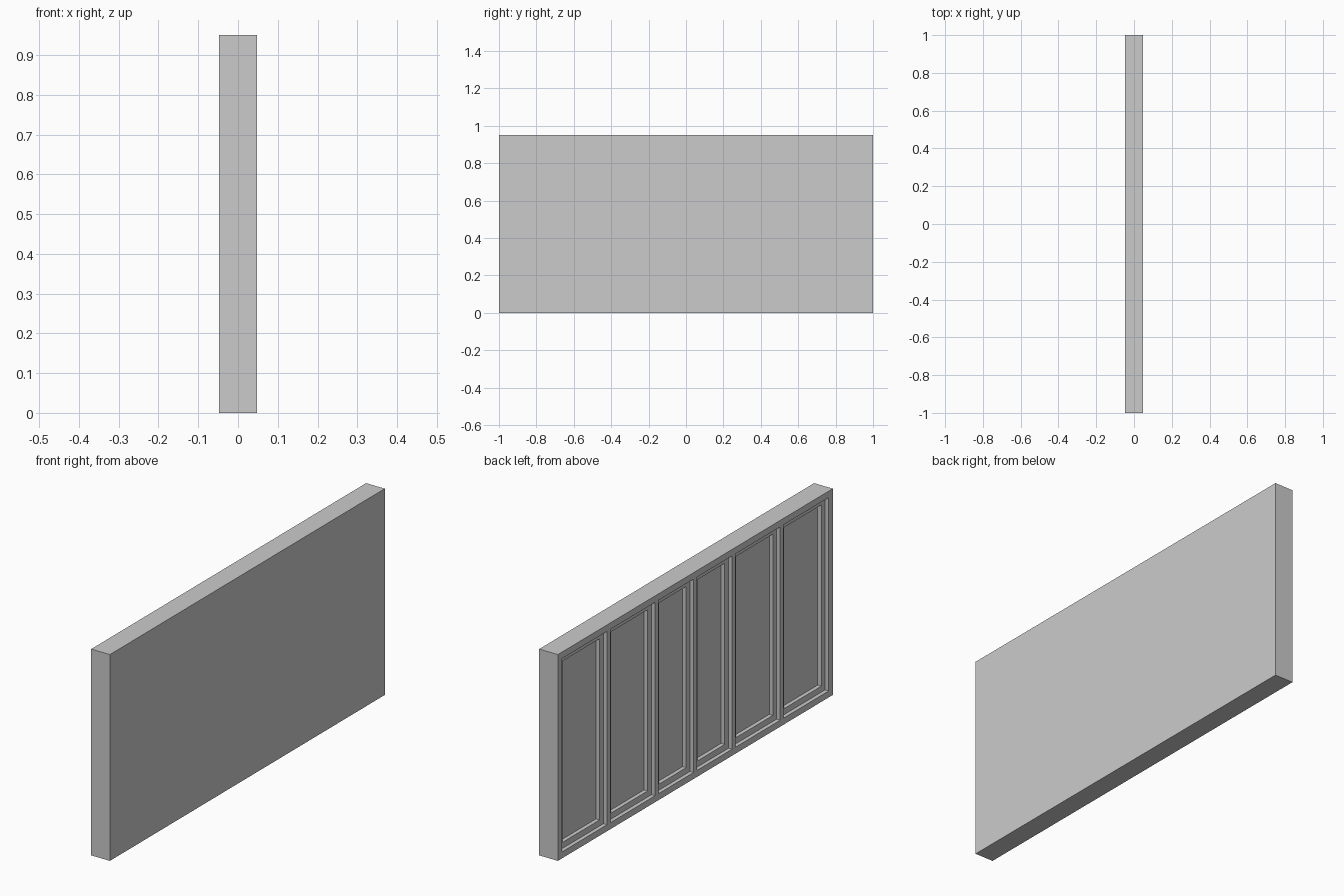
import bpy, bmesh
from math import radians
from mathutils import Vector

if "Cube" in bpy.data.objects:
    bpy.data.objects.remove(bpy.data.objects["Cube"])

T, L, H = 0.095, 2.0, 0.95      # thickness, length, height
EDGE, BAR = 0.03, 0.025         # outer frame and divider widths
STEP, LIP = 0.018, 0.028        # depth of each recess step, width of the ledge
BOUNDS = [-1, -0.63, -0.28, 0, 0.28, 0.63, 1]


def sink(bm, faces):
    """Push each face into the slab, leaving side walls."""
    out = bmesh.ops.extrude_discrete_faces(bm, faces=faces)["faces"]
    verts = list({v for f in out for v in f.verts})
    bmesh.ops.translate(bm, vec=(STEP, 0, 0), verts=verts)
    return out


# Openings between the dividers
openings = []
for a, b in zip(BOUNDS, BOUNDS[1:]):
    openings.append((a + (EDGE if a == -1 else BAR / 2),
                     b - (EDGE if b == 1 else BAR / 2)))

# Solid slab
bm = bmesh.new()
bmesh.ops.create_cube(bm, size=1)
bmesh.ops.scale(bm, vec=(T, L, H), verts=bm.verts)
bmesh.ops.translate(bm, vec=(0, 0, H / 2), verts=bm.verts)

# Cut lines along every opening edge
cuts = [((0, y, 0), (0, 1, 0)) for o in openings for y in o]
cuts += [((0, 0, z), (0, 0, 1)) for z in (EDGE, H - EDGE)]
for co, no in cuts:
    bmesh.ops.bisect_plane(bm, geom=bm.verts[:] + bm.edges[:] + bm.faces[:],
                           plane_co=co, plane_no=no)

# Two-step recessed panels on the -x side
panels = []
for f in bm.faces:
    c = f.calc_center_median()
    if f.normal.dot(Vector((-1, 0, 0))) > 0.9 and EDGE < c.z < H - EDGE:
        if any(a < c.y < b for a, b in openings):
            panels.append(f)
panels = sink(bm, panels)
bmesh.ops.inset_individual(bm, faces=panels, thickness=LIP, use_even_offset=True)
sink(bm, panels)

bmesh.ops.recalc_face_normals(bm, faces=bm.faces)
mesh = bpy.data.meshes.new("panelled_wall")
bm.to_mesh(mesh)
bm.free()
wall = bpy.data.objects.new("panelled_wall", mesh)
bpy.context.collection.objects.link(wall)
